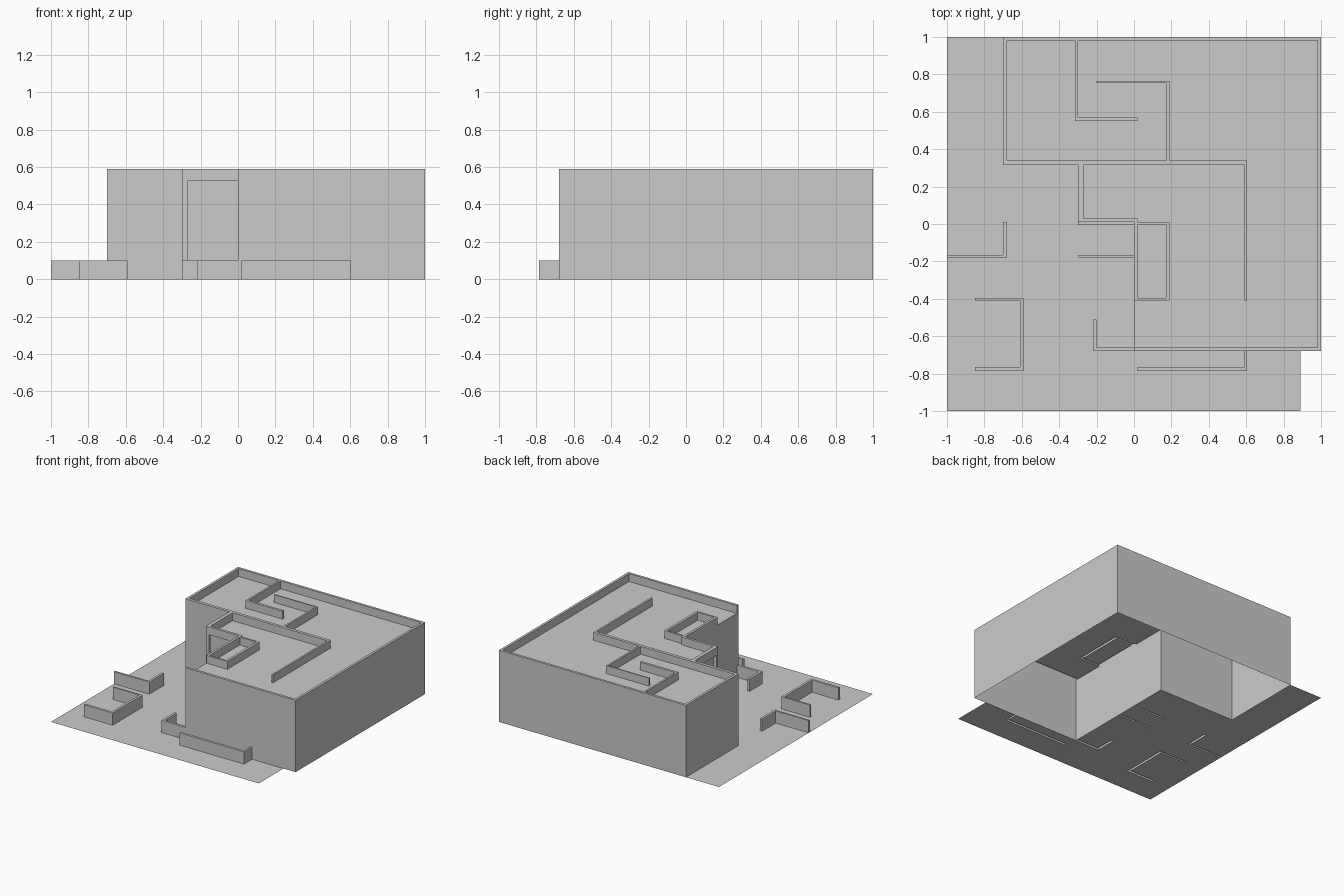
import bpy
import bmesh

if "Cube" in bpy.data.objects:
    bpy.data.objects.remove(bpy.data.objects["Cube"], do_unlink=True)

ROOF, TOP, LOW = 0.525, 0.59, 0.10


def terrace(name, slabs, slab_z, walls, wall_z, outside_z, holes=()):
    """Stepped open shell: flat slabs with raised wall strips, given as (x0, y0, x1, y1)."""
    rects = slabs + walls + list(holes)
    xs = sorted({v for r in rects for v in (r[0], r[2])})
    ys = sorted({v for r in rects for v in (r[1], r[3])})

    def level(i, j):
        if not (0 <= i < len(xs) - 1 and 0 <= j < len(ys) - 1):
            return None
        cx, cy = (xs[i] + xs[i + 1]) / 2, (ys[j] + ys[j + 1]) / 2

        def within(group):
            return any(a < cx < c and b < cy < d for a, b, c, d in group)

        if within(holes):
            return None
        if within(walls):
            return wall_z
        return slab_z if within(slabs) else None

    def height(i, j):
        z = level(i, j)
        return outside_z if z is None else z

    bm = bmesh.new()

    def face(*points):
        bm.faces.new([bm.verts.new(p) for p in points])

    for i, x in enumerate(xs):
        for j, y in enumerate(ys):
            z = height(i, j)
            # flat top of the cell
            if level(i, j) is not None:
                u, v = xs[i + 1], ys[j + 1]
                face((x, y, z), (u, y, z), (u, v, z), (x, v, z))
            # risers towards the left and front neighbours
            a = height(i - 1, j)
            if a != z:
                v = ys[j + 1] if j + 1 < len(ys) else y
                face((x, y, a), (x, y, z), (x, v, z), (x, v, a))
            a = height(i, j - 1)
            if a != z:
                u = xs[i + 1] if i + 1 < len(xs) else x
                face((x, y, a), (u, y, a), (u, y, z), (x, y, z))

    bmesh.ops.remove_doubles(bm, verts=bm.verts, dist=0.0005)
    bmesh.ops.dissolve_limit(bm, angle_limit=0.01, verts=bm.verts, edges=bm.edges)
    mesh = bpy.data.meshes.new(name)
    bm.to_mesh(mesh)
    bm.free()
    obj = bpy.data.objects.new(name, mesh)
    bpy.context.collection.objects.link(obj)
    return obj


# House footprint: main block and rear wing
house = [(0, -0.68, 1, 1), (-0.7, 0.315, 0, 1)]

# House shell with parapets and roof partitions
terrace("house_shell", house, ROOF, [
    (0, -0.68, 1, -0.66), (0.98, -0.68, 1, 1),            # outer parapet
    (-0.7, 0.98, 1, 1), (-0.7, 0.315, -0.68, 1),
    (-0.7, 0.315, 0.605, 0.34), (0.59, -0.41, 0.605, 0.34),  # long partition
    (-0.315, 0.55, -0.3, 1), (-0.315, 0.55, 0.02, 0.57),  # rear hook
    (-0.2, 0.755, 0.19, 0.765), (0.175, 0.34, 0.19, 0.765),
    (0, -0.41, 0.19, -0.395), (0, -0.005, 0.19, 0.01),    # small room
    (0, -0.41, 0.02, 0.03), (0.17, -0.41, 0.19, 0.01),
], TOP, 0)

# Ground sheet with low garden walls
terrace("ground", [(-1, -1, 0.89, -0.68), (-1, -0.68, 0, 1)], 0, [
    (-1, -0.18, -0.68, -0.165), (-0.7, -0.18, -0.68, 0.01),  # left corner wall
    (-0.85, -0.41, -0.59, -0.395), (-0.61, -0.785, -0.59, -0.395),  # bay
    (-0.85, -0.785, -0.59, -0.765),
    (-0.3, -0.18, 0, -0.165), (-0.3, -0.005, 0, 0.01),    # entrance walls
    (-0.22, -0.68, 0, -0.66), (-0.22, -0.68, -0.2, -0.51),
    (0.02, -0.785, 0.605, -0.765), (0.59, -0.785, 0.605, -0.68),  # front wall
], LOW, 0, house)

# Porch roof with its parapet
terrace("porch_roof", [(-0.3, 0.01, 0, 0.315)], ROOF,
        [(-0.3, 0.01, -0.27, 0.315), (-0.3, 0.01, 0, 0.03)], TOP, ROOF)

# Porch corner post
bpy.ops.mesh.primitive_cube_add(size=1, location=(-0.285, 0.02, ROOF / 2))
post = bpy.context.object
post.name = "porch_post"
post.scale = (0.03, 0.02, ROOF)
